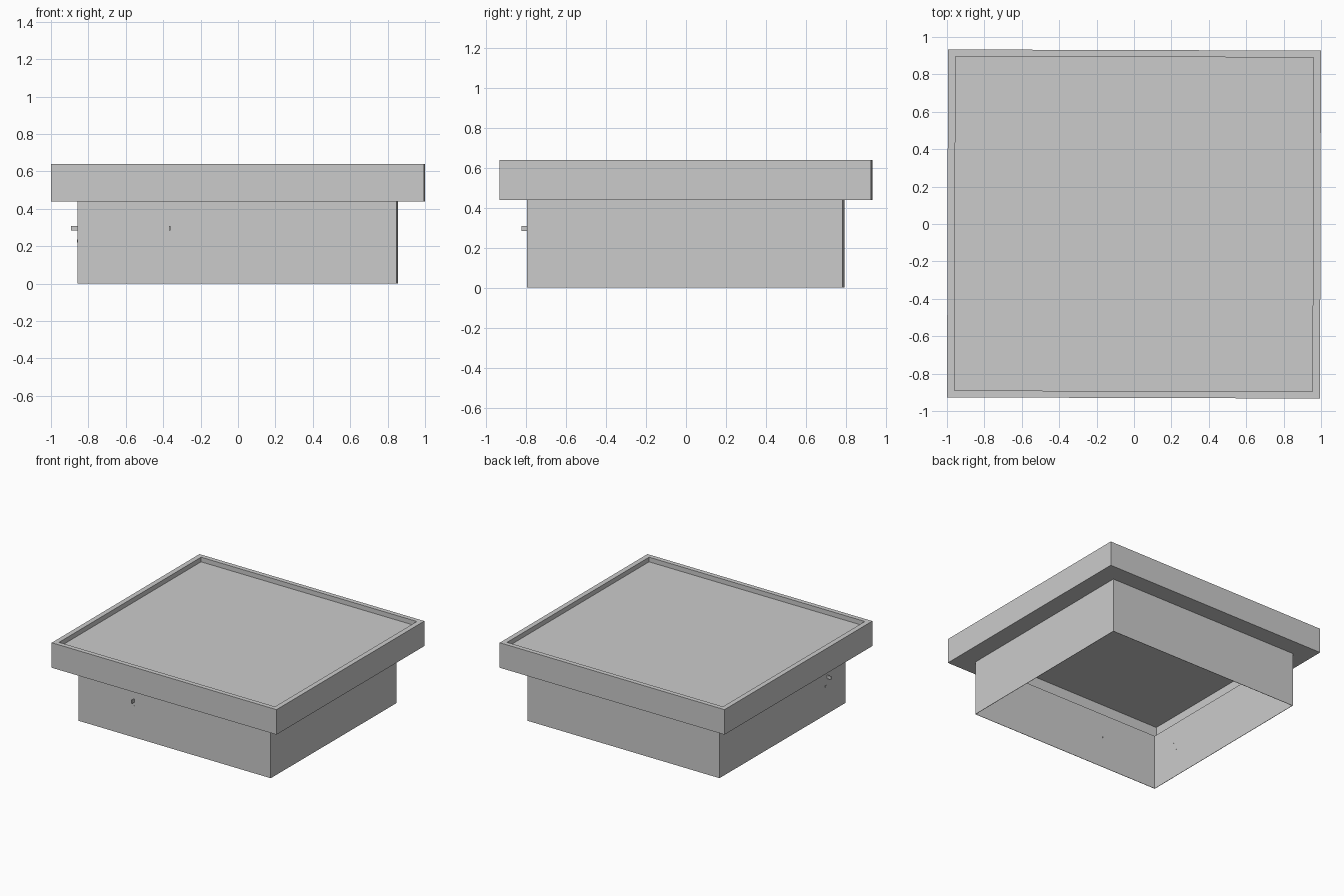
import bpy
import bmesh
from math import cos, sin

cube = bpy.data.objects.get("Cube")
if cube:
    bpy.data.objects.remove(cube, do_unlink=True)

# Single plain grey
grey = bpy.data.materials.new("plain_grey")
grey.use_nodes = True
colour = (0.6, 0.6, 0.6, 1)
grey.diffuse_color = colour
grey.node_tree.nodes["Principled BSDF"].inputs["Base Color"].default_value = colour


def add_object(name, bm):
    bmesh.ops.recalc_face_normals(bm, faces=bm.faces)
    mesh = bpy.data.meshes.new(name)
    bm.to_mesh(mesh)
    bm.free()
    mesh.materials.append(grey)
    obj = bpy.data.objects.new(name, mesh)
    bpy.context.collection.objects.link(obj)
    return obj


def rectangle(half_x, half_y, turn, centre=(0, 0)):
    """Corners of a rectangle turned clockwise by a small angle."""
    corners = []
    for sx, sy in ((-1, -1), (1, -1), (1, 1), (-1, 1)):
        x, y = sx * half_x, sy * half_y
        corners.append((centre[0] + x * cos(turn) + y * sin(turn),
                        centre[1] + y * cos(turn) - x * sin(turn)))
    return corners


def stack(name, levels, closed):
    """Join outlines at given heights; close into a ring or cap both ends."""
    bm = bmesh.new()
    rings = [[bm.verts.new((x, y, z)) for x, y in outline]
             for outline, z in levels]
    pairs = list(zip(rings, rings[1:]))
    if closed:
        pairs.append((rings[-1], rings[0]))
    else:
        bm.faces.new(rings[0])
        bm.faces.new(rings[-1])
    for a, b in pairs:
        for i in range(4):
            j = (i + 1) % 4
            bm.faces.new((a[i], a[j], b[j], b[i]))
    return add_object(name, bm)


def block(name, centre, size):
    bm = bmesh.new()
    bmesh.ops.create_cube(bm, size=1)
    bmesh.ops.scale(bm, vec=size, verts=bm.verts)
    bmesh.ops.translate(bm, vec=centre, verts=bm.verts)
    return add_object(name, bm)


# Outlines, tray and base turned very slightly off square
tray_outer = rectangle(0.997, 0.93, 0.003)
tray_inner = rectangle(0.957, 0.893, 0.003)
base_outer = rectangle(0.853, 0.790, 0.005, (-0.002, -0.002))
base_inner = rectangle(0.850, 0.787, 0.005, (-0.002, -0.002))

# Open, thin-walled base
BASE_TOP, TRAY_TOP = 0.44, 0.64
stack("base_walls", [(base_outer, BASE_TOP), (base_outer, 0),
                     (base_inner, 0), (base_inner, BASE_TOP)], closed=True)

# Tray frame with a thin raised floor and a thin bottom lip round the base
LIP_TOP = BASE_TOP + 0.003
stack("tray", [(tray_inner, 0.600), (tray_inner, LIP_TOP),
               (base_inner, LIP_TOP), (base_inner, BASE_TOP),
               (tray_outer, BASE_TOP), (tray_outer, TRAY_TOP),
               (tray_inner, TRAY_TOP), (tray_inner, 0.603)], closed=False)

# Small tabs and studs on the front and right walls
block("front_tab", (-0.365, -0.805, 0.296), (0.008, 0.038, 0.026))
block("right_tab", (-0.873, -0.56, 0.296), (0.042, 0.008, 0.026))
block("front_stud", (-0.365, -0.789, 0.25), (0.008, 0.008, 0.008))
block("right_stud", (-0.857, -0.54, 0.228), (0.008, 0.012, 0.014))
